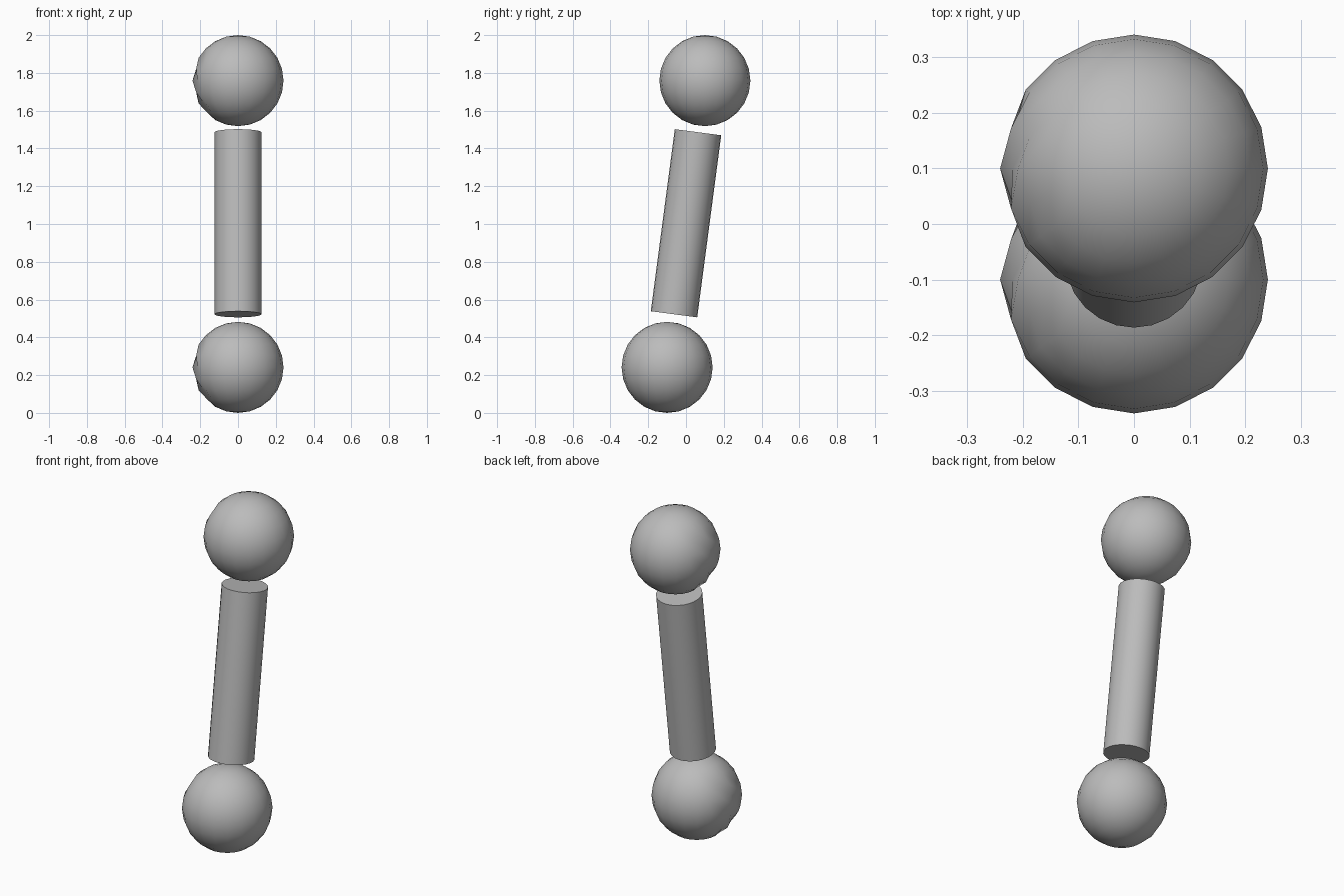
import bpy
import math
from mathutils import Vector

cube = bpy.data.objects.get("Cube")
if cube:
    bpy.data.objects.remove(cube, do_unlink=True)

grey = bpy.data.materials.new("mid grey")
grey.use_nodes = True
colour = (0.5, 0.5, 0.5, 1)
grey.diffuse_color = colour
grey.node_tree.nodes["Principled BSDF"].inputs["Base Color"].default_value = colour

RADIUS = 0.241
LOWER = Vector((0, -0.1, RADIUS))
UPPER = Vector((0, 0.1, 2 - RADIUS))


def finish(name):
    obj = bpy.context.object
    obj.name = name
    obj.data.materials.append(grey)
    bpy.ops.object.shade_smooth_by_angle(angle=math.radians(30))
    return obj


def ball(name, centre):
    bpy.ops.mesh.primitive_uv_sphere_add(segments=20, ring_count=12, radius=RADIUS, location=centre)
    mesh = bpy.context.object.data
    # Small diagonal dents on the -x side
    for v in mesh.vertices:
        turn = math.atan2(v.co.y, -v.co.x)
        column = round(turn / math.radians(18))
        row = round(math.asin(max(-1, min(1, v.co.z / RADIUS))) / math.radians(15))
        if abs(column) <= 1 and -3 <= row <= 2 and (row + column) % 2:
            v.co *= 0.94
    finish(name)


ball("lower_ball", LOWER)
ball("upper_ball", UPPER)

# Leaning bar with a small gap to each ball
axis = UPPER - LOWER
bpy.ops.mesh.primitive_cylinder_add(vertices=24, radius=0.124, depth=0.972, location=(0, 0, 1.004))
bar = finish("connecting_bar")
bar.rotation_euler = axis.to_track_quat("Z", "Y").to_euler()
